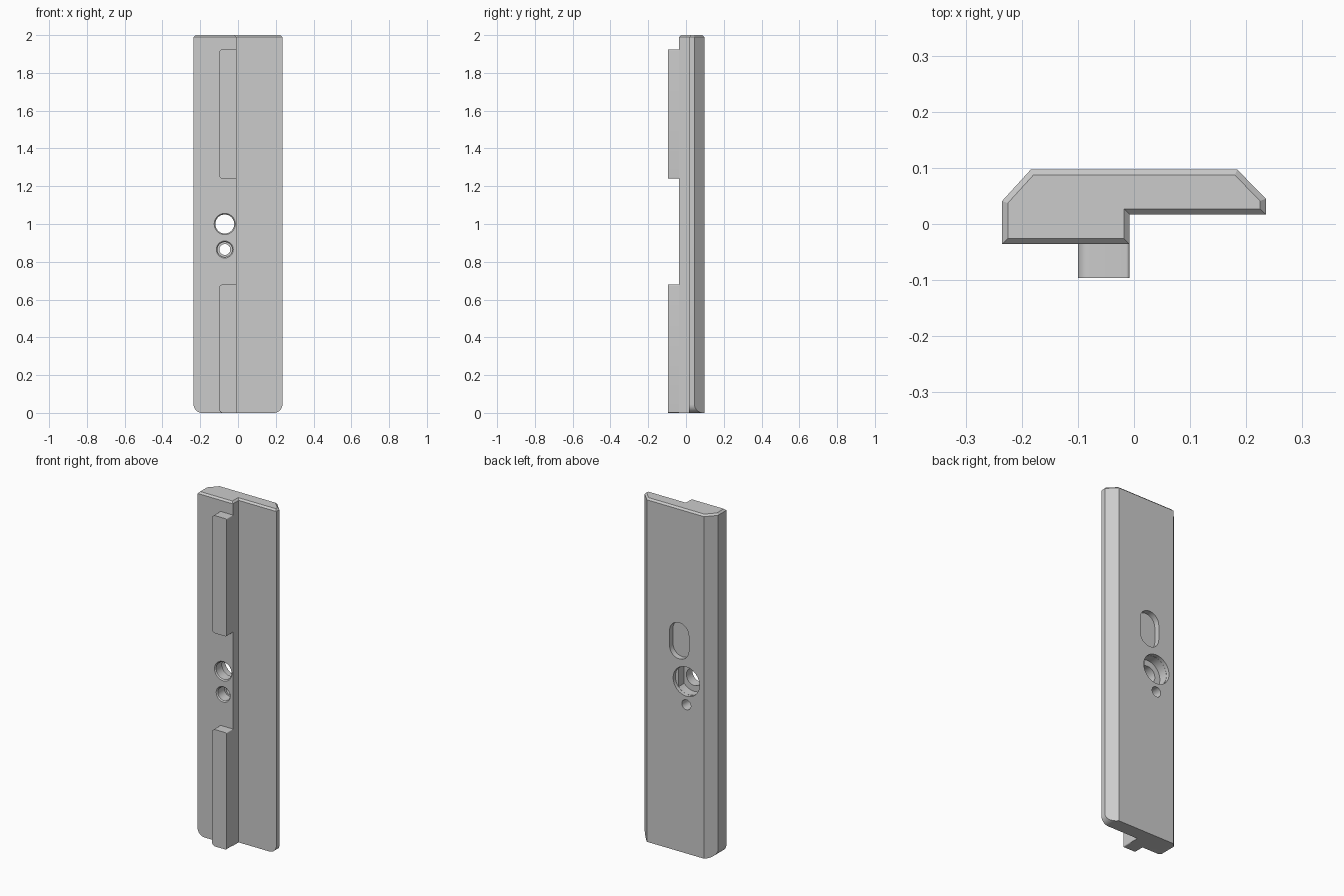
import bpy, bmesh, math
from mathutils import Vector

if "Cube" in bpy.data.objects:
    bpy.data.objects.remove(bpy.data.objects["Cube"], do_unlink=True)

GREY = (0.6, 0.6, 0.6, 1)
metal = bpy.data.materials.new("plain grey")
metal.use_nodes = True
metal.diffuse_color = GREY
metal.node_tree.nodes["Principled BSDF"].inputs["Base Color"].default_value = GREY


def loft(name, rings):
    """Closed solid through rings of equal point count."""
    bm = bmesh.new()
    loops = [[bm.verts.new(p) for p in ring] for ring in rings]
    n = len(loops[0])
    for a, b in zip(loops, loops[1:]):
        for i in range(n):
            j = (i + 1) % n
            bm.faces.new((a[i], a[j], b[j], b[i]))
    bm.faces.new(loops[0][::-1])
    bm.faces.new(loops[-1])
    bmesh.ops.recalc_face_normals(bm, faces=bm.faces)
    mesh = bpy.data.meshes.new(name)
    bm.to_mesh(mesh)
    bm.free()
    obj = bpy.data.objects.new(name, mesh)
    bpy.context.collection.objects.link(obj)
    mesh.materials.append(metal)
    return obj


def rounded(x0, x1, z0, z1, radii, steps=8):
    """Rounded rectangle; radii run bottom right, top right, top left, bottom left."""
    pts = []
    corners = [(x1, z0, -1, 1), (x1, z1, -1, -1), (x0, z1, 1, -1), (x0, z0, 1, 1)]
    for k, ((x, z, sx, sz), r) in enumerate(zip(corners, radii)):
        for i in range(steps + 1):
            a = math.pi / 2 * (k - 1 + i / steps)
            pts.append((x + sx * r + r * math.cos(a), z + sz * r + r * math.sin(a)))
    return pts


def slab(name, pts, y0, y1):
    return loft(name, [[(x, y, z) for x, z in pts] for y in (y0, y1)])


def bore(x, z, sections, limit=1.0, n=40):
    """Turned cutter along y; sections are (y, radius), flattened at x = limit."""
    rings = []
    for y, r in sections:
        angles = [2 * math.pi * (i + 0.5) / n for i in range(n)]
        rings.append([(min(x + r * math.cos(a), limit), y, z + r * math.sin(a)) for a in angles])
    return loft("cutter", rings)


def boolean(target, cutter, operation):
    mod = target.modifiers.new(operation, "BOOLEAN")
    mod.operation = operation
    mod.solver = "EXACT"
    mod.object = cutter
    bpy.context.view_layer.objects.active = target
    bpy.ops.object.modifier_apply(modifier=mod.name)
    bpy.data.objects.remove(cutter, do_unlink=True)


def inset(pts, d):
    """Mitred inward offset of a counter-clockwise outline."""
    out = []
    for i, p in enumerate(pts):
        p, prev, nxt = Vector(p), Vector(pts[i - 1]), Vector(pts[(i + 1) % len(pts)])
        e, f = (p - prev).normalized(), (nxt - p).normalized()
        n1, n2 = Vector((-e.y, e.x)), Vector((-f.y, f.x))
        out.append(p + (n1 + n2) * d / (1 + n1.dot(n2)))
    return out


# Stepped plate with a chamfered top rim
outline = [(-0.235, -0.036), (-0.008, -0.036), (-0.008, 0.017), (0.235, 0.017),
           (0.235, 0.045), (0.184, 0.097), (-0.184, 0.097), (-0.235, 0.041)]
plate = loft("plate", [[(x, y, 0) for x, y in outline],
                       [(x, y, 1.99) for x, y in outline],
                       [(x, y, 2) for x, y in inset(outline, 0.01)]])

# Rounded lower corners
envelope = rounded(-0.235, 0.235, 0, 2.1, (0.045, 0.01, 0.01, 0.045))
boolean(plate, slab("cutter", envelope, -0.3, 0.3), "INTERSECT")

# Main hole: through bore with rim chamfer, wide recess and flat-sided pocket behind
HX = -0.07
boolean(plate, bore(HX, 1, [(-0.05, 0.062), (-0.036, 0.056), (-0.03, 0.05), (0.12, 0.05)]), "DIFFERENCE")
boolean(plate, bore(HX, 1, [(0.077, 0.085), (0.12, 0.085)]), "DIFFERENCE")
boolean(plate, bore(HX, 1, [(0.025, 0.084), (0.1, 0.084)], limit=-0.005), "DIFFERENCE")

# Screw hole, counterbored from the front
boolean(plate, bore(HX, 0.865, [(-0.05, 0.05), (-0.036, 0.045), (-0.03, 0.039),
                                (0.03, 0.039), (0.03001, 0.029), (0.12, 0.029)]), "DIFFERENCE")

# Rounded slot pocket in the back
slot = rounded(-0.086, 0.038, 1.12, 1.33, (0.061,) * 4)
boolean(plate, slab("cutter", slot, 0.065, 0.12), "DIFFERENCE")

# Two guide ribs on the front
ribs = []
for name, z0, z1 in (("lower_rib", 0, 0.68), ("upper_rib", 1.24, 1.925)):
    shape = rounded(-0.1, -0.008, z0, z1, (0.006, 0.006, 0.02, 0.02))
    ribs.append(slab(name, shape, -0.096, -0.036))

# Smooth the curved walls, keep edges crisp
bpy.ops.object.select_all(action="DESELECT")
for obj in [plate] + ribs:
    obj.select_set(True)
bpy.context.view_layer.objects.active = plate
bpy.ops.object.shade_smooth_by_angle(angle=math.radians(25))
